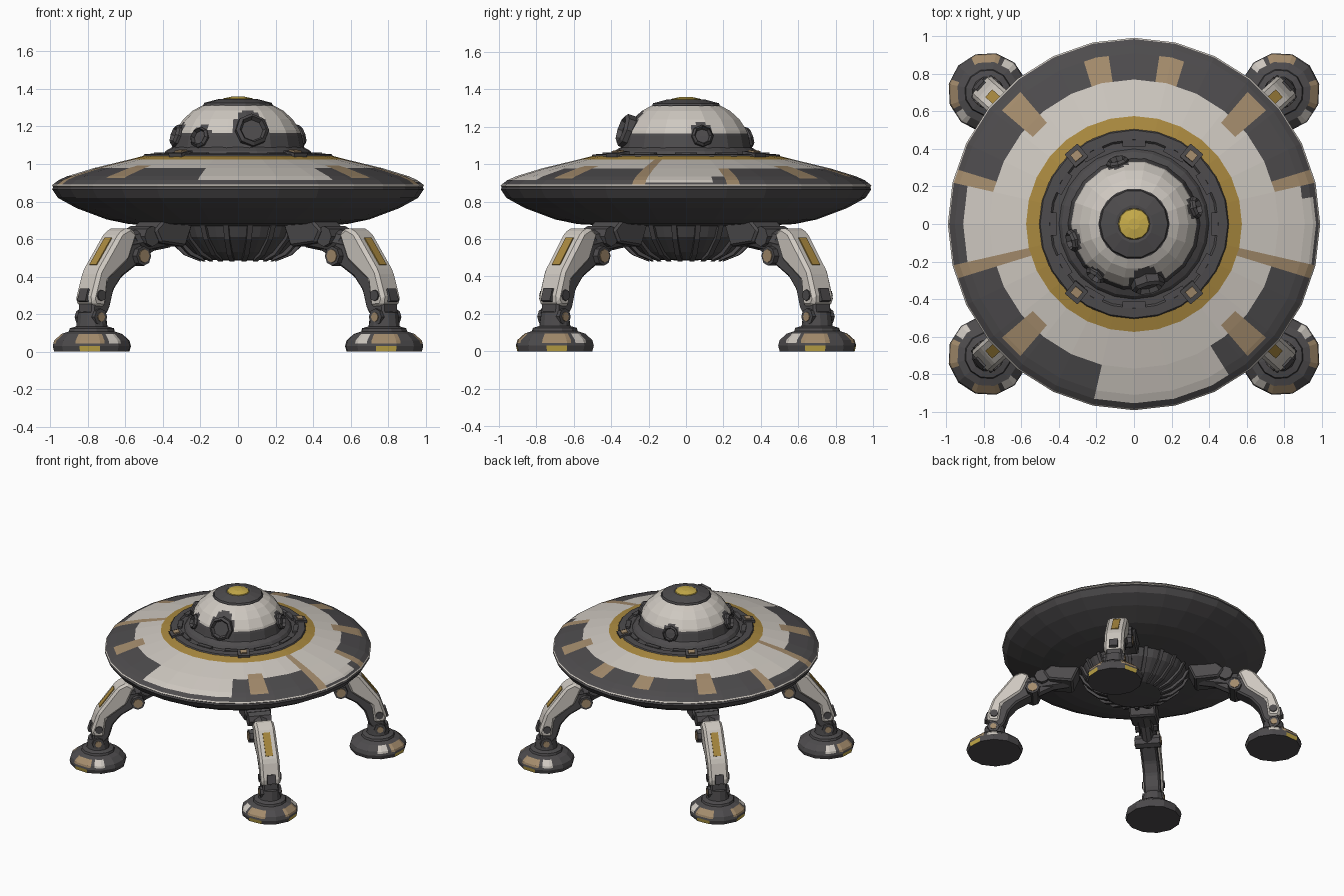
import bpy, bmesh, math
from mathutils import Matrix, Vector

cube = bpy.data.objects.get("Cube")
if cube:
    bpy.data.objects.remove(cube, do_unlink=True)

PALETTE = [("charcoal", (0.075, 0.071, 0.074)), ("off_white", (0.62, 0.58, 0.53)),
           ("tan", (0.37, 0.26, 0.15)), ("gold", (0.40, 0.25, 0.05)),
           ("yellow", (0.58, 0.42, 0.07))]
MATS = []
for name, col in PALETTE:
    m = bpy.data.materials.new(name)
    m.use_nodes = True
    m.diffuse_color = (*col, 1)
    bsdf = m.node_tree.nodes["Principled BSDF"]
    bsdf.inputs["Base Color"].default_value = (*col, 1)
    bsdf.inputs["Roughness"].default_value = 0.8
    MATS.append(m)
DARK, WHITE, TAN, GOLD, YELLOW = range(5)
I = Matrix.Identity(4)


def finish(name, bm, mat=None, matrix=I):
    bmesh.ops.recalc_face_normals(bm, faces=bm.faces)
    if mat is not None:
        for f in bm.faces:
            f.material_index = mat
    bm.transform(matrix)
    me = bpy.data.meshes.new(name)
    bm.to_mesh(me)
    bm.free()
    for m in MATS:
        me.materials.append(m)
    ob = bpy.data.objects.new(name, me)
    bpy.context.collection.objects.link(ob)
    return ob


def lathe(name, profile, sides, paint=DARK, sub=1, step=9, matrix=I):
    """Faceted turned body; paint is a colour or a rule of radius, degrees, height."""
    pts = [profile[0]]
    for a, b in zip(profile, profile[1:]):
        n = max(1, math.ceil(math.dist(a, b) / step))
        pts += [(a[0] + (b[0] - a[0]) * k / n, a[1] + (b[1] - a[1]) * k / n)
                for k in range(1, n + 1)]
    bm, rings, total, half = bmesh.new(), [], sides * sub, math.pi / sides
    for r, z in pts:
        ring = []
        for i in range(total):
            t = math.tau * i / total
            flat = math.cos(half) / math.cos(t % (2 * half) - half)
            ring.append(bm.verts.new((r * flat * math.cos(t), r * flat * math.sin(t), z)))
        rings.append(ring)
    for a, b in zip(rings, rings[1:]):
        for i in range(total):
            j = (i + 1) % total
            f = bm.faces.new((a[i], a[j], b[j], b[i]))
            c = f.calc_center_median()
            deg = math.degrees(math.atan2(c.y, c.x))
            f.material_index = paint(c.xy.length, deg, c.z) if callable(paint) else paint
    bmesh.ops.remove_doubles(bm, verts=bm.verts, dist=0.0001)
    return finish(name, bm, None, matrix)


def slab(name, outline, half, mat, matrix, bevel=0.012):
    """Side outline in x and z, given thickness along y."""
    bm = bmesh.new()
    f = bm.faces.new([bm.verts.new((x, -half, z)) for x, z in outline])
    ext = bmesh.ops.extrude_face_region(bm, geom=[f])["geom"]
    bmesh.ops.translate(bm, vec=(0, 2 * half, 0),
                        verts=[v for v in ext if isinstance(v, bmesh.types.BMVert)])
    if bevel:
        bmesh.ops.bevel(bm, geom=bm.edges[:], offset=bevel, segments=1, affect='EDGES')
    return finish(name, bm, mat, matrix)


def box(name, size, mat, matrix):
    bm = bmesh.new()
    bmesh.ops.create_cube(bm, size=1, matrix=Matrix.Diagonal((*size, 1)))
    return finish(name, bm, mat, matrix)


def rod(name, a, b, r, mat, matrix, sides=8):
    a, b = Vector(a), Vector(b)
    rot = (b - a).to_track_quat('Z', 'Y').to_matrix().to_4x4()
    length = (b - a).length
    return lathe(name, [(0, 0), (r, 0), (r, length), (0, length)], sides, mat,
                 matrix=matrix @ Matrix.Translation(a) @ rot)


def spin(deg):
    return Matrix.Rotation(math.radians(deg), 4, 'Z')


def at(x, y, z, tilt=0):
    return Matrix.Translation((x, y, z)) @ Matrix.Rotation(tilt, 4, 'Y')


# Upper hull with painted panels
def hull_paint(r, d, z):
    if r < 0.575:
        return GOLD
    if -16.5 < d < -13.5 or -166.5 < d < -163.5:
        return TAN
    if r > 0.7 and (40 < abs(d) < 49 or 131 < abs(d) < 140):
        return TAN if r < 0.92 else DARK
    if r < 0.77:
        return WHITE
    if 13 < d < 17 or 163 < d < 167:
        return TAN
    if abs(d) <= 14 or abs(d) >= 165:
        edge = 0.965 if abs(d) < 90 and d < 8 else 0.91
        return WHITE if r < edge else DARK
    if -103 < d < -58:
        return WHITE if r < 0.955 else DARK
    if r < 0.9 and (73 < d < 81 or 99 < d < 107):
        return TAN
    return DARK


lathe("upper_hull", [(0.985, 0.892), (0.955, 0.915), (0.91, 0.935), (0.77, 0.978),
                     (0.575, 1.025), (0.505, 1.043)], 28, hull_paint, 6, 0.03)
lathe("rim_band", [(0.985, 0.878), (0.992, 0.884), (0.985, 0.892)], 28, WHITE)

# Lower hull and ribbed belly
lathe("lower_hull", [(0.985, 0.878), (0.99, 0.865), (0.96, 0.82), (0.86, 0.765),
                     (0.7, 0.705), (0.58, 0.68), (0.38, 0.67)], 28)
lathe("belly", [(0.4, 0.675), (0.37, 0.61), (0.28, 0.53), (0.2, 0.49), (0, 0.485)], 20)
for k in range(20):
    slab("belly_rib", [(0.2, 0.48), (0.29, 0.515), (0.38, 0.6), (0.42, 0.68), (0.3, 0.6)],
         0.014, DARK, spin(k * 18 + 9), 0)

# Collar around the dome with raised blocks and lamps
lathe("collar", [(0.51, 1.035), (0.5, 1.052), (0.45, 1.056), (0.44, 1.045), (0.4, 1.048),
                 (0.385, 1.07), (0.35, 1.09)], 24)
for k in range(12):
    box("collar_block", (0.035, 0.12, 0.02), DARK, spin(k * 30) @ at(0.43, 0, 1.052))
for d in (50, 130, 230, 310):
    box("lamp_housing", (0.09, 0.09, 0.03), DARK, spin(d) @ at(0.475, 0, 1.05, 0.15))
    box("lamp", (0.045, 0.05, 0.02), TAN, spin(d) @ at(0.475, 0, 1.064, 0.15))

# Dome, with dark arches above each porthole
PORTHOLES = [(-77, 0.09, 1.18), (-127, 0.058, 1.14), (15, 0.06, 1.15), (195, 0.06, 1.15),
             (105, 0.06, 1.14)]


def dome_paint(r, d, z):
    if r < 0.195:
        return DARK
    for a, size, h in PORTHOLES:
        off = math.radians((d - a + 180) % 360 - 180) * 0.34
        if math.hypot(off, z - h) < size * 1.2:
            return DARK
    return WHITE if z > 1.17 else DARK


lathe("dome", [(0.36, 1.06), (0.35, 1.1), (0.34, 1.15), (0.33, 1.18), (0.29, 1.24),
               (0.24, 1.285), (0.19, 1.312), (0.1, 1.33)], 18, dome_paint, 4, 0.02)
lathe("dome_cap", [(0.19, 1.305), (0.18, 1.326), (0.1, 1.347), (0.085, 1.345)], 14)
lathe("beacon", [(0.085, 1.34), (0.08, 1.349), (0.03, 1.36), (0, 1.36)], 12, YELLOW)
for d, s, h in PORTHOLES:
    lathe("porthole", [(s, -0.07), (s, 0.01), (s * 0.8, 0.025), (s * 0.65, 0), (0, 0)], 8,
          matrix=spin(d) @ at(0.335, 0, h, math.radians(72)))


# Legs: each is built pointing along +x, then turned into place
def foot_paint(r, d, z):
    d = abs(d)
    if r < 0.125 or d > 105 or z < 0.005:
        return DARK
    if z < 0.032:
        return YELLOW if 28 < d < 62 else DARK
    if z > 0.095 or z < 0.045:
        return DARK
    return TAN if 25 < d < 68 else WHITE if 78 < d < 100 else DARK


SHELL = [(0.84, 0.665), (0.905, 0.635), (1.06, 0.43), (1.11, 0.28), (1.09, 0.24),
         (1.01, 0.235), (0.99, 0.38), (0.84, 0.49), (0.78, 0.63)]
CORE = [(0.8, 0.63), (0.73, 0.56), (0.76, 0.47), (0.88, 0.4), (0.94, 0.33), (0.97, 0.23),
        (1.01, 0.18), (1.1, 0.18), (1.09, 0.3), (0.95, 0.52)]
for d in (42, 138, 222, 318):
    M = spin(d)
    slab("hip_block", [(0.4, 0.7), (0.62, 0.7), (0.68, 0.65), (0.64, 0.58), (0.46, 0.56)],
         0.1, DARK, M)
    rod("hip_arm", (0.5, 0, 0.62), (0.82, 0, 0.57), 0.065, DARK, M)
    rod("hip_strut", (0.58, 0, 0.6), (0.76, 0, 0.51), 0.045, DARK, M)
    rod("hip_axle", (0.69, -0.085, 0.615), (0.69, 0.085, 0.615), 0.055, DARK, M)
    rod("knee_axle", (0.76, -0.095, 0.51), (0.76, 0.095, 0.51), 0.052, DARK, M)
    rod("knee_cap", (0.76, -0.1, 0.51), (0.76, 0.1, 0.51), 0.036, TAN, M)
    slab("leg_core", CORE, 0.062, DARK, M)
    slab("leg_shell", SHELL, 0.075, WHITE, M, 0.018)
    slope = math.atan2(0.205, 0.155)
    box("leg_stripe", (0.18, 0.055, 0.008), GOLD, M @ at(0.984, 0, 0.534, slope))
    box("shin_hatch", (0.03, 0.065, 0.07), DARK, M @ at(1.1, 0, 0.3, -0.3))
    rod("shin_bolt", (1.05, -0.084, 0.3), (1.05, 0.084, 0.3), 0.03, DARK, M)
    rod("ankle_axle", (1.055, -0.08, 0.185), (1.055, 0.08, 0.185), 0.045, DARK, M)
    rod("ankle_cap", (1.055, -0.085, 0.185), (1.055, 0.085, 0.185), 0.025, TAN, M)
    lathe("foot", [(0, 0), (0.205, 0), (0.213, 0.03), (0.205, 0.06), (0.165, 0.095),
                   (0.125, 0.108), (0.12, 0.125), (0.085, 0.135), (0.075, 0.21),
                   (0, 0.22)], 12, foot_paint, 4, 0.02, M @ at(1.048, 0, 0))
